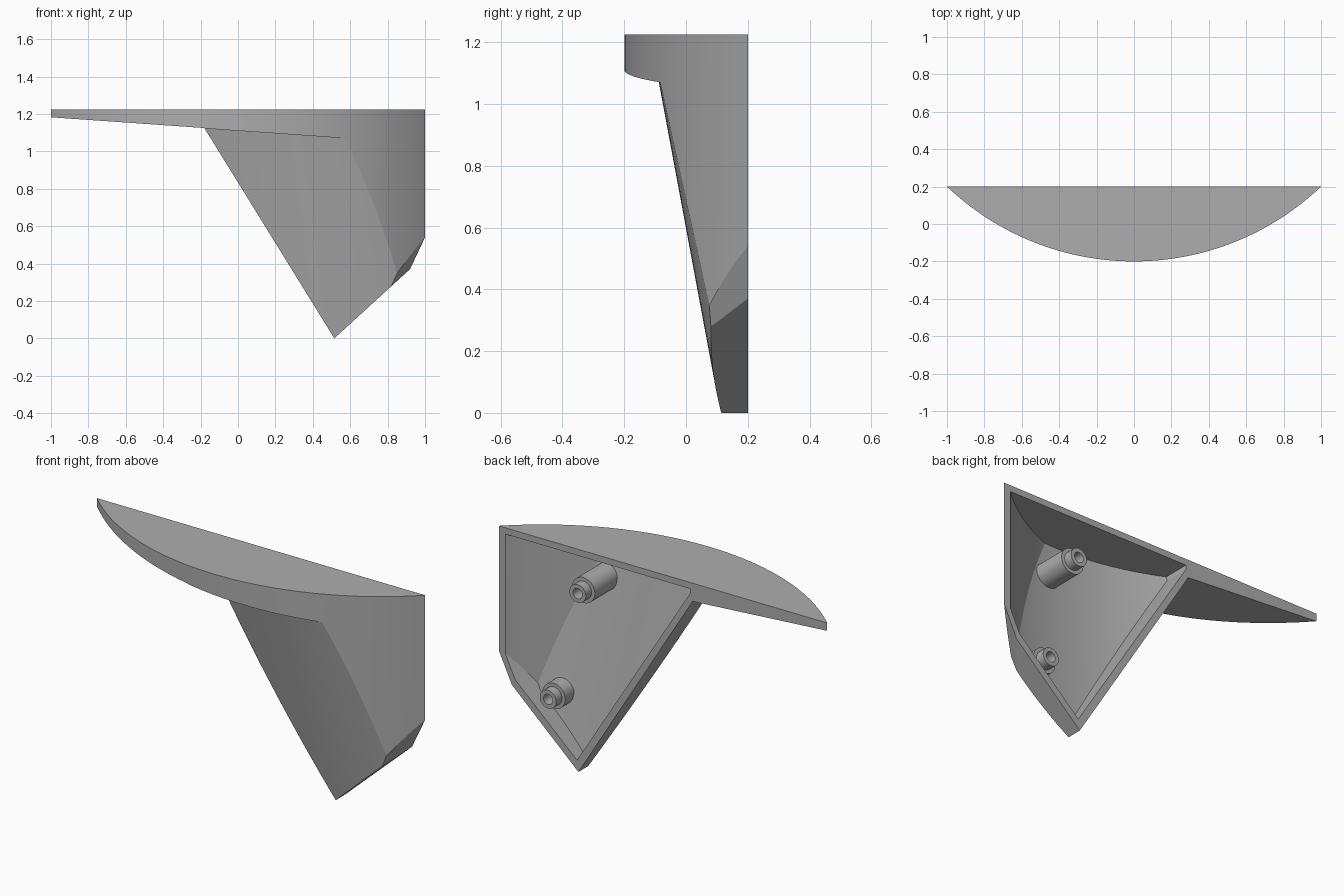
import bpy, bmesh, math
from mathutils import Vector

cube = bpy.data.objects.get("Cube")
if cube:
    bpy.data.objects.remove(cube, do_unlink=True)

RADIUS = 1.45      # both curved faces share this radius
BACK = 0.2         # flat mounting side
WALL = 0.027       # shell thickness

grey = bpy.data.materials.new("plain_grey")
grey.use_nodes = True
colour = (0.42, 0.42, 0.42, 1)
grey.diffuse_color = colour
grey.node_tree.nodes["Principled BSDF"].inputs["Base Color"].default_value = colour


def finish(bm, name):
    bmesh.ops.recalc_face_normals(bm, faces=bm.faces[:])
    mesh = bpy.data.meshes.new(name)
    bm.to_mesh(mesh)
    bm.free()
    mesh.materials.append(grey)
    obj = bpy.data.objects.new(name, mesh)
    bpy.context.collection.objects.link(obj)
    return obj


def loft(bm, ring_a, ring_b):
    """Closed solid between two matching rings of points."""
    a = [bm.verts.new(p) for p in ring_a]
    b = [bm.verts.new(p) for p in ring_b]
    bm.faces.new(a)
    bm.faces.new(b)
    for i in range(len(a)):
        j = (i + 1) % len(a)
        bm.faces.new((a[i], a[j], b[j], b[i]))


def prism(name, outline, y0, y1, plane=None):
    """Extrude an (x, z) outline along y; optionally trim it with a plane."""
    bm = bmesh.new()
    loft(bm, [(x, y0, z) for x, z in outline], [(x, y1, z) for x, z in outline])
    if plane:
        bmesh.ops.recalc_face_normals(bm, faces=bm.faces[:])
        cut = bmesh.ops.bisect_plane(bm, geom=bm.verts[:] + bm.edges[:] + bm.faces[:],
                                     plane_co=plane[0], plane_no=plane[1], clear_outer=True)
        edges = [e for e in cut["geom_cut"] if isinstance(e, bmesh.types.BMEdge)]
        bmesh.ops.holes_fill(bm, edges=edges, sides=0)
    return finish(bm, name)


def column(name, x, y, radius, lean_x=0.0, lean_y=0.0):
    """Upright or leaning round column, centred on (x, y) at z = 1.07."""
    def ring(z):
        drop = 1.07 - z
        turn = [2 * math.pi * (i + 0.5) / 256 for i in range(256)]
        return [(x + lean_x * drop + radius * math.cos(t),
                 y + lean_y * drop + radius * math.sin(t), z) for t in turn]
    bm = bmesh.new()
    loft(bm, ring(-0.7), ring(1.8))
    return finish(bm, name)


def combine(obj, tool, operation):
    mod = obj.modifiers.new(operation.lower(), 'BOOLEAN')
    mod.operation = operation
    mod.solver = 'EXACT'
    mod.object = tool
    bpy.context.view_layer.objects.active = obj
    bpy.ops.object.modifier_apply(modifier=mod.name)
    bpy.data.objects.remove(tool, do_unlink=True)


def smooth(obj):
    bpy.ops.object.select_all(action='DESELECT')
    obj.select_set(True)
    bpy.context.view_layer.objects.active = obj
    bpy.ops.object.shade_smooth_by_angle(angle=0.2)


def bow(inset):
    return column("bow_tool", 0, 1.25, RADIUS - inset)


def leaning_face(inset):
    return column("lean_tool", 0.452, 1.362, RADIUS - inset, 0.15, 0.186)


# Slanted corner chamfer at the lower outer side
chamfer_at = Vector((1, BACK, 0.54))
chamfer_dir = Vector((0.0187, -0.0089, -0.0088)).normalized()

# Main shell: outline trimmed by the bowed front
shell = prism("wedge_shell",
              [(-1.05, 1.225), (1.05, 1.225), (1.05, 0.489), (0.515, 0),
               (-0.18, 1.1246), (-1.05, 1.1855)],
              -0.6, BACK, (chamfer_at, chamfer_dir))
combine(shell, bow(0), 'INTERSECT')

# Undercut below the shelf, leaving the leaning face
undercut = prism("undercut_tool",
                 [(-1.3, 1.201), (1.3, 1.019), (1.3, -0.3), (-1.3, -0.3)], -0.8, 0.5)
combine(undercut, leaning_face(0), 'DIFFERENCE')
combine(shell, undercut, 'DIFFERENCE')

# Hollow back, following the outside faces
hollow = prism("hollow_tool",
               [(1.0, 1.19), (-0.165, 1.19), (-0.165, 1.165), (0.524, 0.062), (1.0, 0.497)],
               -0.6, 0.3, (chamfer_at - chamfer_dir * 0.03, chamfer_dir))
combine(hollow, bow(WALL), 'INTERSECT')
combine(hollow, leaning_face(WALL), 'INTERSECT')
combine(shell, hollow, 'DIFFERENCE')
smooth(shell)


# Stepped mounting posts with a screw hole
def post(name, x, z, base):
    profile = [(0, base), (0.07, base), (0.07, 0.15), (0.05, 0.15),
               (0.05, BACK), (0.028, BACK), (0.028, 0.1), (0, 0.1)]
    bm = bmesh.new()
    verts = [bm.verts.new((x + r, y, z)) for r, y in profile]
    edges = [bm.edges.new(pair) for pair in zip(verts, verts[1:])]
    bmesh.ops.spin(bm, geom=verts + edges, cent=(x, 0, z), axis=(0, 1, 0),
                   angle=2 * math.pi, steps=40)
    bmesh.ops.remove_doubles(bm, verts=bm.verts[:], dist=0.0005)
    smooth(finish(bm, name))


post("upper_post", 0.52, 0.98, -0.055)
post("lower_post", 0.70, 0.35, 0.072)
